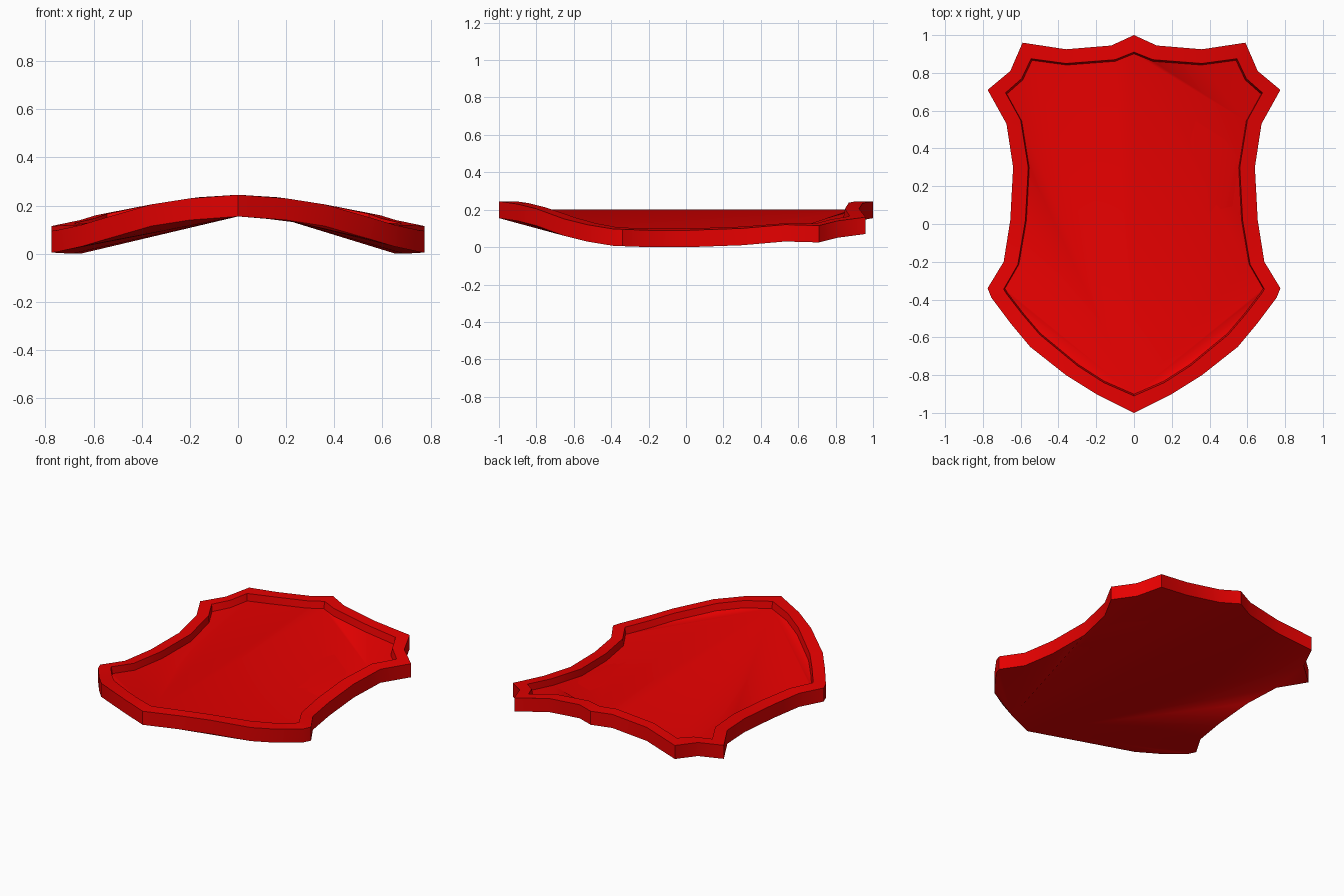
import bpy
import bmesh

cube = bpy.data.objects.get("Cube")
if cube:
    bpy.data.objects.remove(cube, do_unlink=True)

THICKNESS = 0.09
RECESS = 0.045
RIM_SLOPE = 0.12
FLOOR_SCALE = 0.99

# Half of the outline, back tip to front tip:
# outer x, outer y, underside z, inner x, inner y
OUTLINE = [
    (0, 1, .155, 0, .91),
    (.12, .945, .145, .1, .87),
    (.36, .925, .115, .36, .85),
    (.59, .96, .07, .545, .875),
    (.655, .81, .05, .595, .77),
    (.775, .71, .025, .68, .695),
    (.675, .53, .03, .6, .55),
    (.64, .3, .01, .56, .3),
    (.655, .02, 0, .575, .02),
    (.69, -.2, 0, .615, -.215),
    (.775, -.34, .005, .69, -.345),
    (.755, -.39, .007, .675, -.37),
    (.65, -.53, .03, .59, -.48),
    (.55, -.65, .06, .5, -.585),
    (.36, -.8, .115, .3, -.75),
    (.2, -.9, .14, .16, -.84),
    (0, -1, .155, 0, -.91),
]
CORNER = 5       # tip of the back corner
WAIST = 9        # where the side flares toward the front


def red_paint():
    mat = bpy.data.materials.new("red paint")
    colour = (0.8, 0, 0, 1)
    mat.diffuse_color = colour
    mat.use_nodes = True
    for node in mat.node_tree.nodes:
        if node.type == 'BSDF_PRINCIPLED':
            node.inputs["Base Color"].default_value = colour
    return mat


def bridge(bm, row_a, row_b):
    """Join two open rows of vertices with quads."""
    for i in range(len(row_a) - 1):
        bm.faces.new((row_a[i], row_a[i + 1], row_b[i + 1], row_b[i]))


def fan(bm, ring, hub):
    """Fill a ring with triangles that all meet at the hub."""
    start = ring.index(hub)
    others = ring[start + 1:] + ring[:start]
    for a, b in zip(others, others[1:]):
        bm.faces.new((hub, a, b))


def close_corner(bm, ring):
    """Fill the back corner and return the ring without its tip."""
    bm.faces.new(ring[CORNER - 1:CORNER + 2])
    return ring[:CORNER] + ring[CORNER + 1:]


bm = bmesh.new()
for side in (1, -1):
    under, rim_outer, rim_inner, floor = [], [], [], []
    for x, y, z, inner_x, inner_y in OUTLINE:
        top = z + THICKNESS
        inner_top = top + RIM_SLOPE * (x - inner_x)
        under.append(bm.verts.new((side * x, y, z)))
        rim_outer.append(bm.verts.new((side * x, y, top)))
        rim_inner.append(bm.verts.new((side * inner_x, inner_y, inner_top)))
        floor.append(bm.verts.new((side * inner_x * FLOOR_SCALE,
                                   inner_y * FLOOR_SCALE,
                                   inner_top - RECESS)))

    # Outer wall, raised rim and inner wall
    bridge(bm, under, rim_outer)
    bridge(bm, rim_outer, rim_inner)
    bridge(bm, rim_inner, floor)

    # Underside and recessed floor, folded differently on each side
    under_ring = close_corner(bm, under)
    floor_ring = close_corner(bm, floor)
    if side > 0:
        fan(bm, under_ring, under[-2])
        fan(bm, floor_ring[:CORNER + 1], floor[CORNER + 1])
        fan(bm, floor[:1] + floor[CORNER + 1:WAIST + 1], floor[0])
        fan(bm, floor[:1] + floor[WAIST:], floor[-1])
    else:
        fan(bm, under_ring, under[-1])
        fan(bm, floor_ring, floor[-1])

# Weld the two halves along the centre line
bmesh.ops.remove_doubles(bm, verts=bm.verts[:], dist=0.0001)
bmesh.ops.recalc_face_normals(bm, faces=bm.faces[:])

mesh = bpy.data.meshes.new("shield")
bm.to_mesh(mesh)
bm.free()
mesh.materials.append(red_paint())
shield = bpy.data.objects.new("shield", mesh)
bpy.context.collection.objects.link(shield)

bpy.context.view_layer.objects.active = shield
shield.select_set(True)
bpy.ops.object.shade_smooth_by_angle(angle=0.52)
